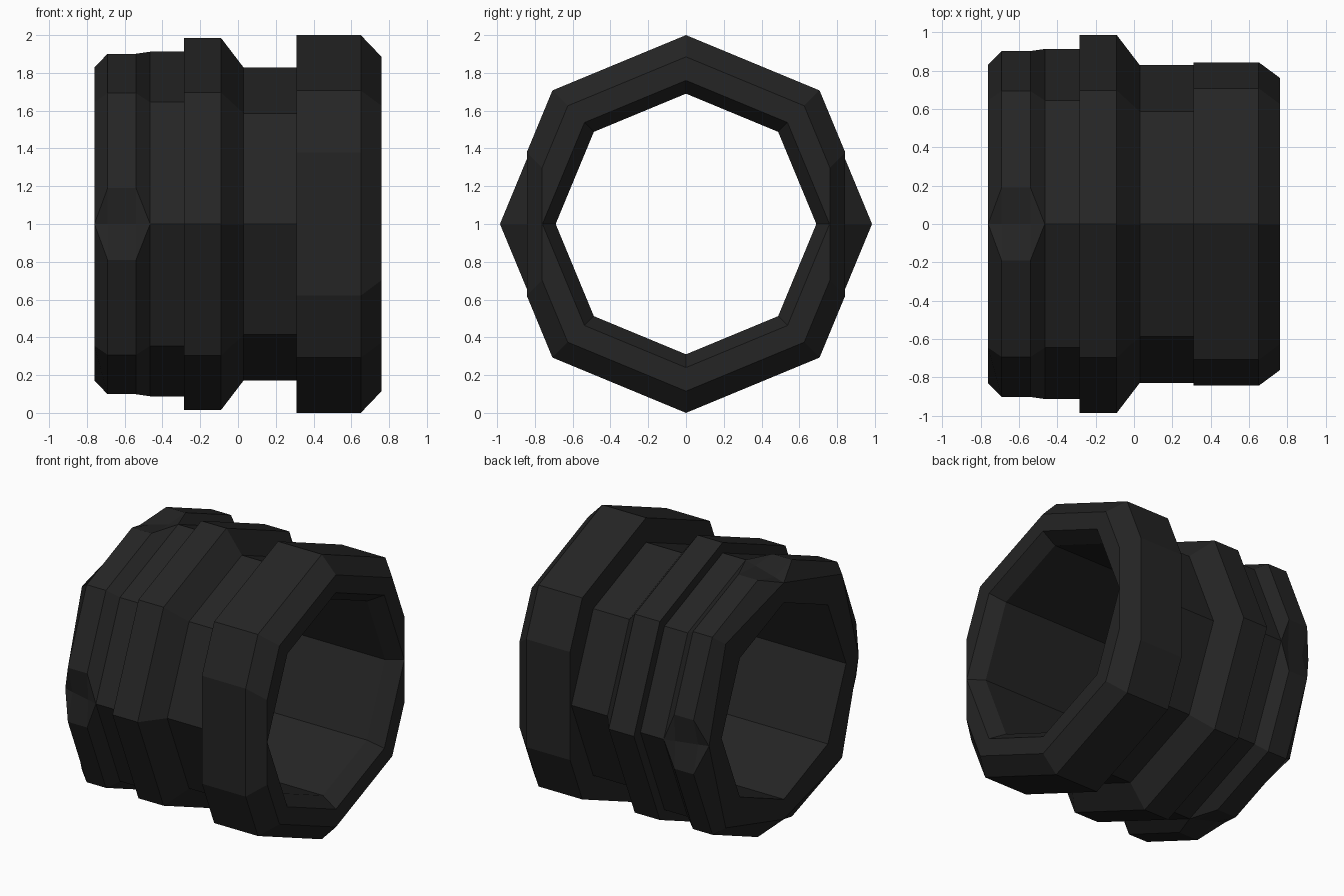
import bpy, bmesh, math
from mathutils import Vector

if "Cube" in bpy.data.objects:
    bpy.data.objects.remove(bpy.data.objects["Cube"])

T = math.tan(math.radians(22.5))
mat = bpy.data.materials.new("charcoal black")
mat.diffuse_color = (0.018, 0.018, 0.018, 1)
mat.use_nodes = True
mat.node_tree.nodes["Principled BSDF"].inputs["Base Color"].default_value = mat.diffuse_color


def section(x, r, w=0.0, axis_r=None, flat_y=None):
    """Octagonal section across x. Each axis corner has three points (side, middle,
    side) so it can be notched to axis_r, or cut flat at flat_y on the two y sides."""
    pts = []
    for k in range(4):
        a = k * math.pi / 2
        u = Vector((0, math.cos(a), math.sin(a)))      # towards the corner
        v = Vector((0, -math.sin(a), math.cos(a)))     # along the rim
        half, mid = w, r if axis_r is None else axis_r
        if flat_y and k % 2 == 0:
            half, mid = (r - flat_y) / T, flat_y
        side = r - half * T if half else mid
        d = r * math.sqrt(0.5)
        for p in (u * side - v * half, u * mid, u * side + v * half, u * d + v * d):
            pts.append(p + Vector((x, 0, 1)))
    return pts


def loft(name, sections):
    """Skin a closed loop of sections into a tube with a hollow bore."""
    bm = bmesh.new()
    rings = [[bm.verts.new(p) for p in s] for s in sections]
    for i, a in enumerate(rings):
        b = rings[(i + 1) % len(rings)]
        for j in range(16):
            k = (j + 1) % 16
            bm.faces.new((a[j], a[k], b[k], b[j]))
    bmesh.ops.remove_doubles(bm, verts=bm.verts, dist=1e-4)
    bmesh.ops.dissolve_degenerate(bm, edges=bm.edges, dist=1e-5)
    bmesh.ops.recalc_face_normals(bm, faces=bm.faces)
    me = bpy.data.meshes.new(name)
    bm.to_mesh(me)
    bm.free()
    me.materials.append(mat)
    ob = bpy.data.objects.new(name, me)
    bpy.context.collection.objects.link(ob)
    return ob


loft("coupling_sleeve", [
    # notched end ring
    section(-0.76, 0.912, axis_r=0.83),
    section(-0.69, 0.98, 0.19, 0.85),
    section(-0.54, 0.98, 0.19, 0.89),
    # plain band
    section(-0.465, 0.912),
    section(-0.285, 0.912),
    # raised band and taper
    section(-0.285, 0.985),
    section(-0.09, 0.985),
    section(0.03, 0.828),
    # neck
    section(0.31, 0.828),
    # collar with flat sides and chamfered end
    section(0.31, 1.0, flat_y=0.843),
    section(0.65, 1.0, flat_y=0.843),
    section(0.76, 0.885, flat_y=0.762),
    # bevelled mouth and bore
    section(0.76, 0.76),
    section(0.66, 0.69),
    section(-0.76, 0.69),
])
